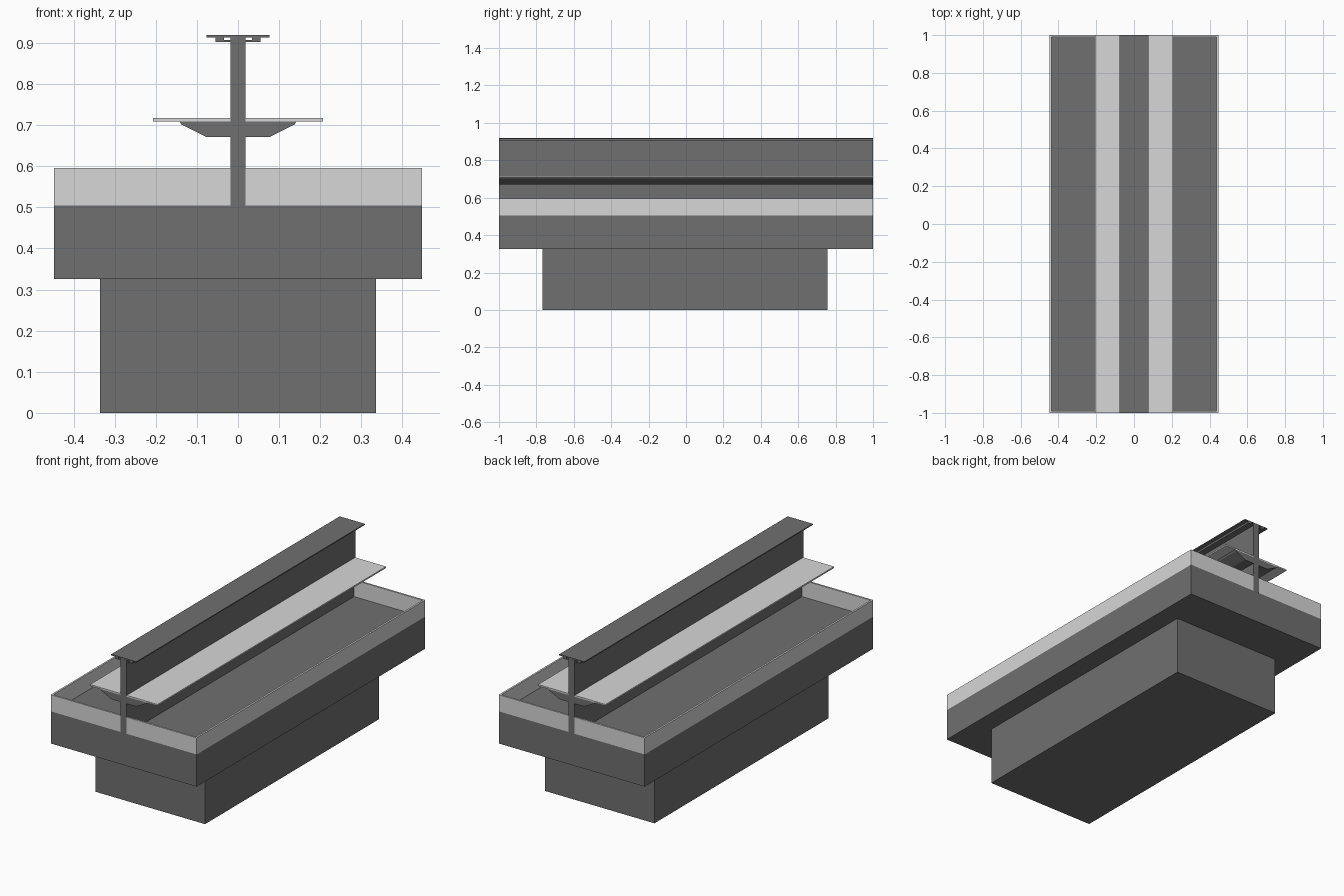
import bpy
import bmesh

cube = bpy.data.objects.get("Cube")
if cube:
    bpy.data.objects.remove(cube, do_unlink=True)


def make_material(name, value):
    mat = bpy.data.materials.new(name)
    mat.use_nodes = True
    colour = (value, value, value, 1.0)
    mat.diffuse_color = colour
    mat.node_tree.nodes["Principled BSDF"].inputs["Base Color"].default_value = colour
    return mat


DARK = make_material("dark grey", 0.16)
LIGHT = make_material("light grey", 0.68)


def add_object(name, bm, mat):
    bmesh.ops.recalc_face_normals(bm, faces=bm.faces[:])
    mesh = bpy.data.meshes.new(name)
    bm.to_mesh(mesh)
    bm.free()
    mesh.materials.append(mat)
    obj = bpy.data.objects.new(name, mesh)
    bpy.context.scene.collection.objects.link(obj)
    return obj


def extrude_profile(name, profile, y0, y1, mat):
    """Sweep an x/z outline from y0 to y1."""
    bm = bmesh.new()
    face = bm.faces.new([bm.verts.new((x, y0, z)) for x, z in profile])
    result = bmesh.ops.extrude_face_region(bm, geom=[face])
    verts = [v for v in result["geom"] if isinstance(v, bmesh.types.BMVert)]
    bmesh.ops.translate(bm, verts=verts, vec=(0, y1 - y0, 0))
    return add_object(name, bm, mat)


def box(name, x0, x1, z0, z1, mat, y0=-1.0, y1=1.0):
    outline = [(x0, z0), (x1, z0), (x1, z1), (x0, z1)]
    return extrude_profile(name, outline, y0, y1, mat)


HALF = 0.447      # half width of the case
WALL = 0.01       # rim thickness
FLOOR, RIM = 0.504, 0.596
WEB = 0.018       # half width of the central upright

# Plinth and case body
box("plinth", -0.336, 0.336, 0, 0.326, DARK, -0.768, 0.756)
box("case_body", -HALF, HALF, 0.326, FLOOR, DARK)

# Light rim around the tray
for side, s in (("left", 1), ("right", -1)):
    xs = sorted((s * HALF, s * (HALF - WALL)))
    box(side + "_rim", *xs, FLOOR, RIM, LIGHT)
for end, s in (("front", -1), ("back", 1)):
    ys = sorted((s, s * (1 - WALL)))
    box(end + "_rim", WALL - HALF, HALF - WALL, FLOOR, RIM, LIGHT, *ys)

# Central upright, very slightly proud of the rim ends
box("central_upright", -WEB, WEB, FLOOR, 0.914, DARK, -1.0005, 1.0005)

# Tapered shelf support and shelf boards on both sides
for side, s in (("left", 1), ("right", -1)):
    support = [(WEB, 0.671), (0.077, 0.671), (0.138, 0.702),
               (0.142, 0.709), (WEB, 0.709)]
    extrude_profile(side + "_shelf_support", [(s * x, z) for x, z in support],
                    -1, 1, DARK)
    xs = sorted((s * WEB, s * 0.207))
    box(side + "_shelf", *xs, 0.709, 0.717, LIGHT)

# Top cap with a lamp strip under each side
box("top_cap", -0.077, 0.077, 0.913, 0.919, DARK)
for side, s in (("left", 1), ("right", -1)):
    xs = sorted((s * 0.034, s * 0.055))
    box(side + "_lamp_strip", *xs, 0.902, 0.913, DARK)
    xs = sorted((s * WEB, s * 0.034))
    box(side + "_lamp_bracket", *xs, 0.902, 0.907, DARK)
